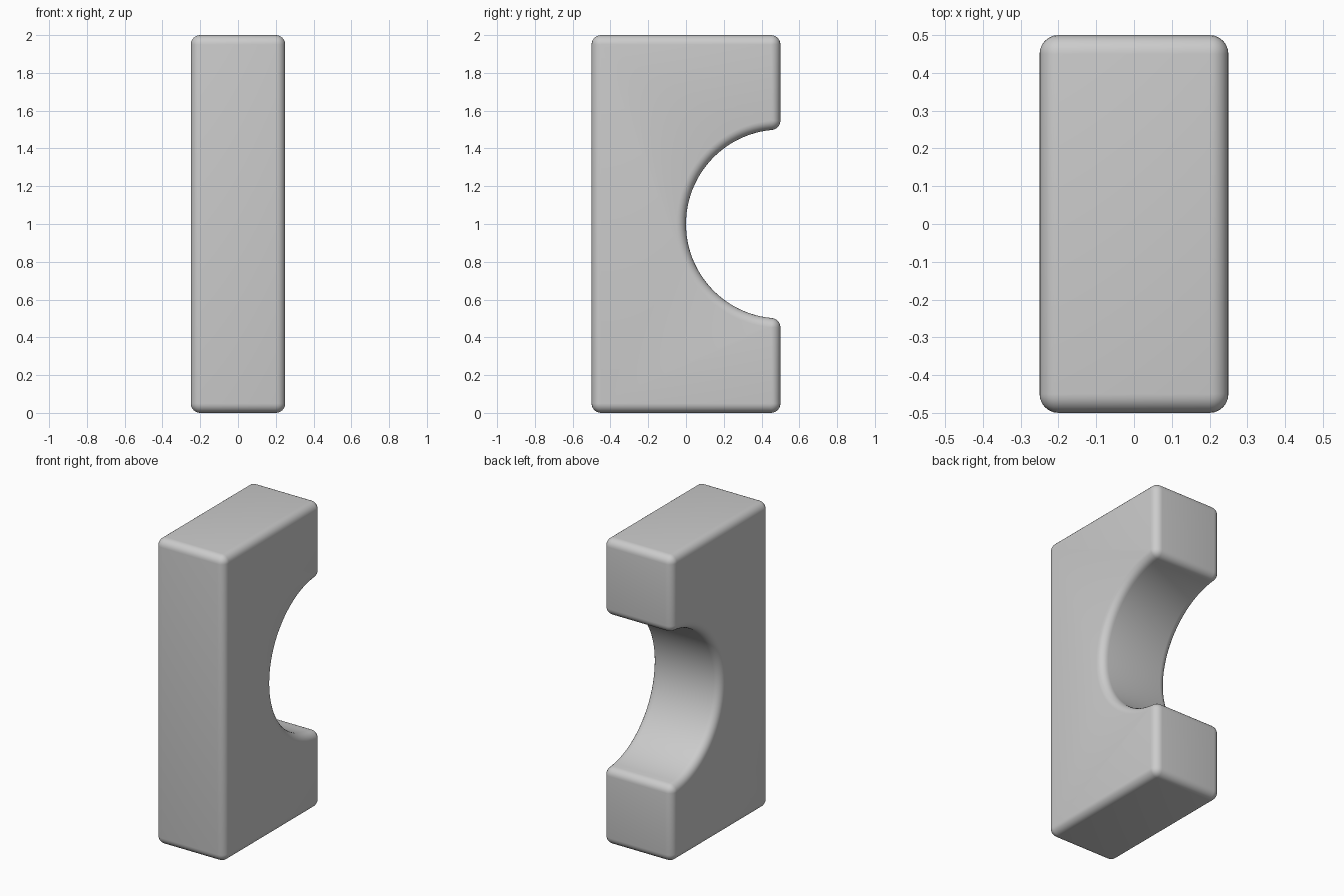
import bpy, bmesh
from math import sin, cos, pi, sqrt, atan2

if "Cube" in bpy.data.objects:
    bpy.data.objects.remove(bpy.data.objects["Cube"])

R = 0.05            # edge rounding
HOLE = 0.5          # cut-out radius
HX, HY, H = 0.25, 0.5, 2.0
STEPS = 6           # segments per rounded edge
ZC = sqrt((HOLE + R) ** 2 - R ** 2)   # height of lip rounding from hole centre
A = atan2(ZC, R)


def arc(cy, cz, r, a0, a1, n):
    return [(cy + r * cos(a0 + (a1 - a0) * i / n),
             cz + r * sin(a0 + (a1 - a0) * i / n)) for i in range(n + 1)]


def profile(d):
    """Side outline inset by d, with rounded corners."""
    r, y = R - d, HY - R
    return (arc(-y, R, r, pi, 1.5 * pi, STEPS)
            + arc(y, R, r, 1.5 * pi, 2 * pi, STEPS)
            + arc(y, 1 - ZC, r, 0, A, STEPS)
            + arc(HY, 1, HOLE + d, pi + A, pi - A, 48)[1:-1]
            + arc(y, 1 + ZC, r, -A, 0, STEPS)
            + arc(y, H - R, r, 0, pi / 2, STEPS)
            + arc(-y, H - R, r, pi / 2, pi, STEPS))


# Stack of outlines across x, shrinking around both side rims
angles = [pi / 2 * i / STEPS for i in range(STEPS + 1)]
layers = [(-(HX - R) - R * sin(a), R * (1 - cos(a))) for a in reversed(angles)]
layers += [(-x, d) for x, d in reversed(layers)]

bm = bmesh.new()
rings = [[bm.verts.new((x, y, z)) for y, z in profile(d)] for x, d in layers]
n = len(rings[0])
for a, b in zip(rings, rings[1:]):
    for i in range(n):
        j = (i + 1) % n
        bm.faces.new((a[i], a[j], b[j], b[i]))
bm.faces.new(rings[0])
bm.faces.new(rings[-1])
bmesh.ops.remove_doubles(bm, verts=bm.verts, dist=1e-5)
bmesh.ops.recalc_face_normals(bm, faces=bm.faces)

mesh = bpy.data.meshes.new("notched_block")
bm.to_mesh(mesh)
bm.free()
block = bpy.data.objects.new("notched_block", mesh)
bpy.context.collection.objects.link(block)
bpy.context.view_layer.objects.active = block
block.select_set(True)
bpy.ops.object.shade_smooth_by_angle()
